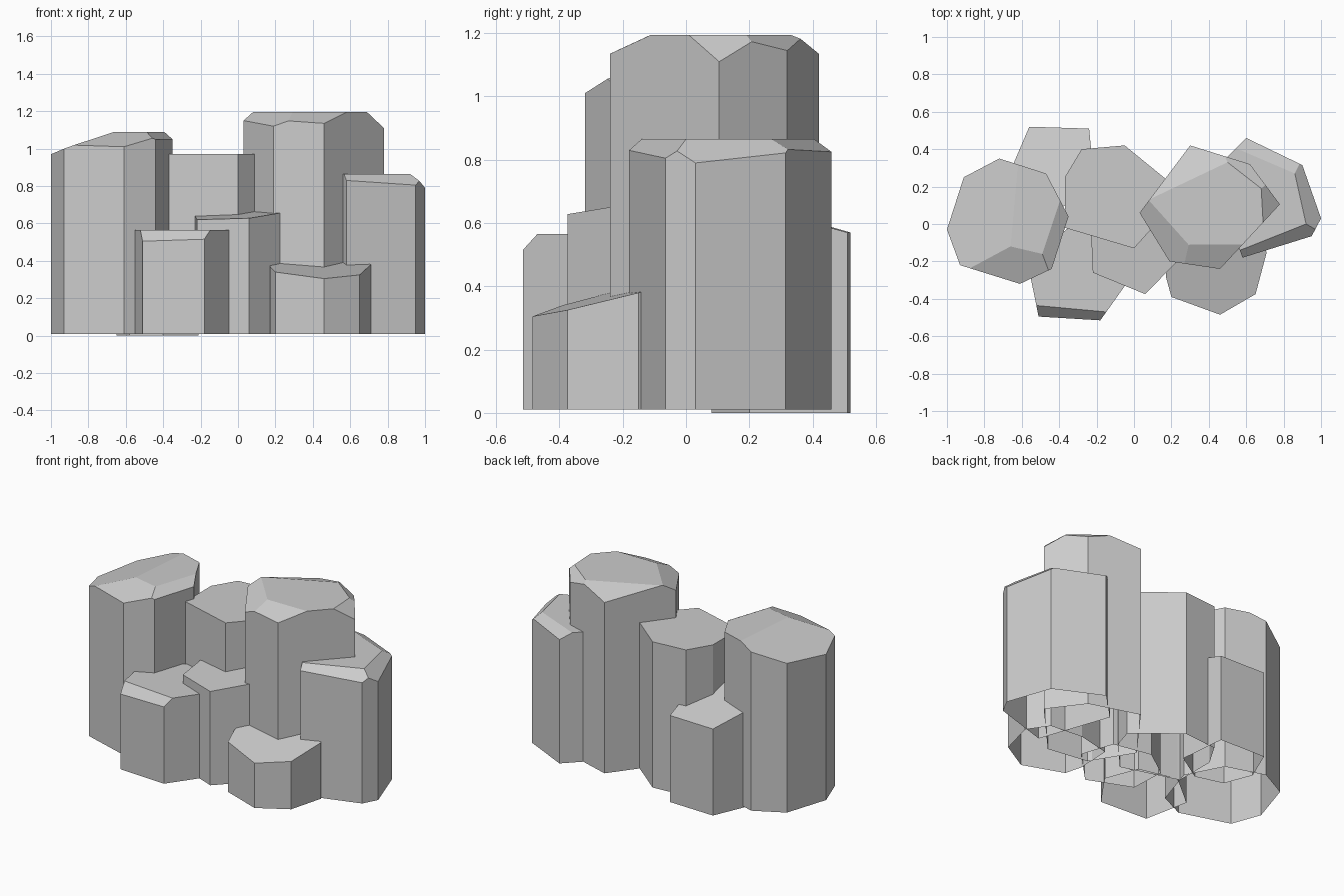
import bpy, bmesh
from mathutils import Vector

if "Cube" in bpy.data.objects:
    bpy.data.objects.remove(bpy.data.objects["Cube"])


def column(name, outline, cuts, base=0.01):
    """Open-bottomed prism whose top is trimmed by planes.
    A cut is a height (level top) or three points (sloped facet)."""
    bm = bmesh.new()
    n = len(outline)
    low = [bm.verts.new((x, y, base)) for x, y in outline]
    high = [bm.verts.new((x, y, 2.0)) for x, y in outline]
    for i in range(n):
        j = (i + 1) % n
        bm.faces.new((low[i], low[j], high[j], high[i]))
    bm.faces.new(high)
    for cut in cuts:
        if isinstance(cut, (int, float)):
            co, no = Vector((0, 0, cut)), Vector((0, 0, 1))
        else:
            co, b, c = (Vector(p) for p in cut)
            no = (b - co).cross(c - co).normalized()
            if no.z < 0:
                no.negate()
        geom = bm.verts[:] + bm.edges[:] + bm.faces[:]
        res = bmesh.ops.bisect_plane(bm, geom=geom, dist=1e-5, plane_co=co,
                                     plane_no=no, clear_outer=True)
        edges = [e for e in res["geom_cut"]
                 if isinstance(e, bmesh.types.BMEdge) and len(e.link_faces) == 1]
        if edges:
            bmesh.ops.contextual_create(bm, geom=edges)
    bmesh.ops.recalc_face_normals(bm, faces=bm.faces[:])
    # keep the lid facing up on the open shell
    if max(bm.faces, key=lambda f: f.calc_center_median().z).normal.z < 0:
        bmesh.ops.reverse_faces(bm, faces=bm.faces[:])
    me = bpy.data.meshes.new(name)
    bm.to_mesh(me)
    bm.free()
    ob = bpy.data.objects.new(name, me)
    bpy.context.collection.objects.link(ob)
    return ob


# Tall column on the left: level crown, sloped left, front and right facets
column("left_column",
       [(-1, -.03), (-.93, -.22), (-.61, -.32), (-.44, -.24),
        (-.35, .04), (-.47, .27), (-.72, .35), (-.91, .25)],
       [1.09,
        [(-1, -.03, .97), (-.93, -.22, 1.0), (-.66, -.12, 1.09)],
        [(-.66, -.12, 1.09), (-.49, -.16, 1.09), (-.61, -.32, 1.01)],
        [(-.49, -.16, 1.09), (-.39, .14, 1.09), (-.35, .04, 1.05)]])

# Level column behind the centre
column("centre_back_column",
       [(-.37, -.02), (0, -.13), (.18, .07), (.22, .2),
        (-.05, .42), (-.28, .40), (-.37, .25)],
       [.97])

# Tallest column with five chipped edges
column("tallest_column",
       [(.03, .06), (.19, -.20), (.46, -.24), (.78, .105), (.62, .32), (.3, .42)],
       [1.195,
        [(.03, .06, 1.15), (.19, -.2, 1.12), (.28, -.165, 1.17)],
        [(.28, -.165, 1.17), (.46, -.24, 1.135), (.58, -.11, 1.195)],
        [(.69, .01, 1.195), (.68, .19, 1.195), (.78, .105, 1.11)],
        [(.68, .19, 1.195), (.5, .33, 1.195), (.62, .32, 1.145)],
        [(.1, .14, 1.195), (.5, .33, 1.195), (.3, .42, 1.135)]])

# Column on the far right
column("right_column",
       [(.58, -.18), (.95, -.065), (1, .03), (.9, .315),
        (.6, .46), (.42, .28), (.5, .05)],
       [.865,
        [(.58, -.135, .865), (.92, 0, .865), (.95, -.065, .805)],
        [(.92, 0, .865), (.86, .27, .865), (1, .03, .79)],
        [(.86, .27, .865), (.6, .46, .825), (.88, .33, .83)]])

# Short column at the front right, one sloped top
column("short_front_right_column",
       [(.17, -.28), (.2, -.39), (.46, -.485), (.65, -.375),
        (.71, -.15), (.62, -.02), (.4, 0), (.18, -.05)],
       [[(.46, -.485, .305), (.65, -.375, .325), (.2, -.39, .34)]])

# Middle front column, one sloped top
column("front_middle_column",
       [(-.22, -.26), (.06, -.375), (.27, -.16), (.2, .05), (-.05, .1), (-.23, -.03)],
       [[(-.22, -.26, .62), (.06, -.375, .628), (.25, -.18, .66)]])

# Front left column with a chipped front edge
column("front_left_column",
       [(-.51, -.495), (-.18, -.515), (-.02, -.29), (-.1, -.08), (-.35, -.02), (-.57, -.2)],
       [.565,
        [(-.53, -.435, .565), (-.15, -.47, .565), (-.51, -.495, .505)]])

# Low column at the back left, slightly deeper than the rest
column("back_left_column",
       [(-.65, .31), (-.58, .13), (-.4, .08), (-.21, .2), (-.24, .51), (-.56, .52)],
       [[(-.56, .52, .57), (-.24, .51, .57), (-.65, .31, .63)]], base=0.0)
